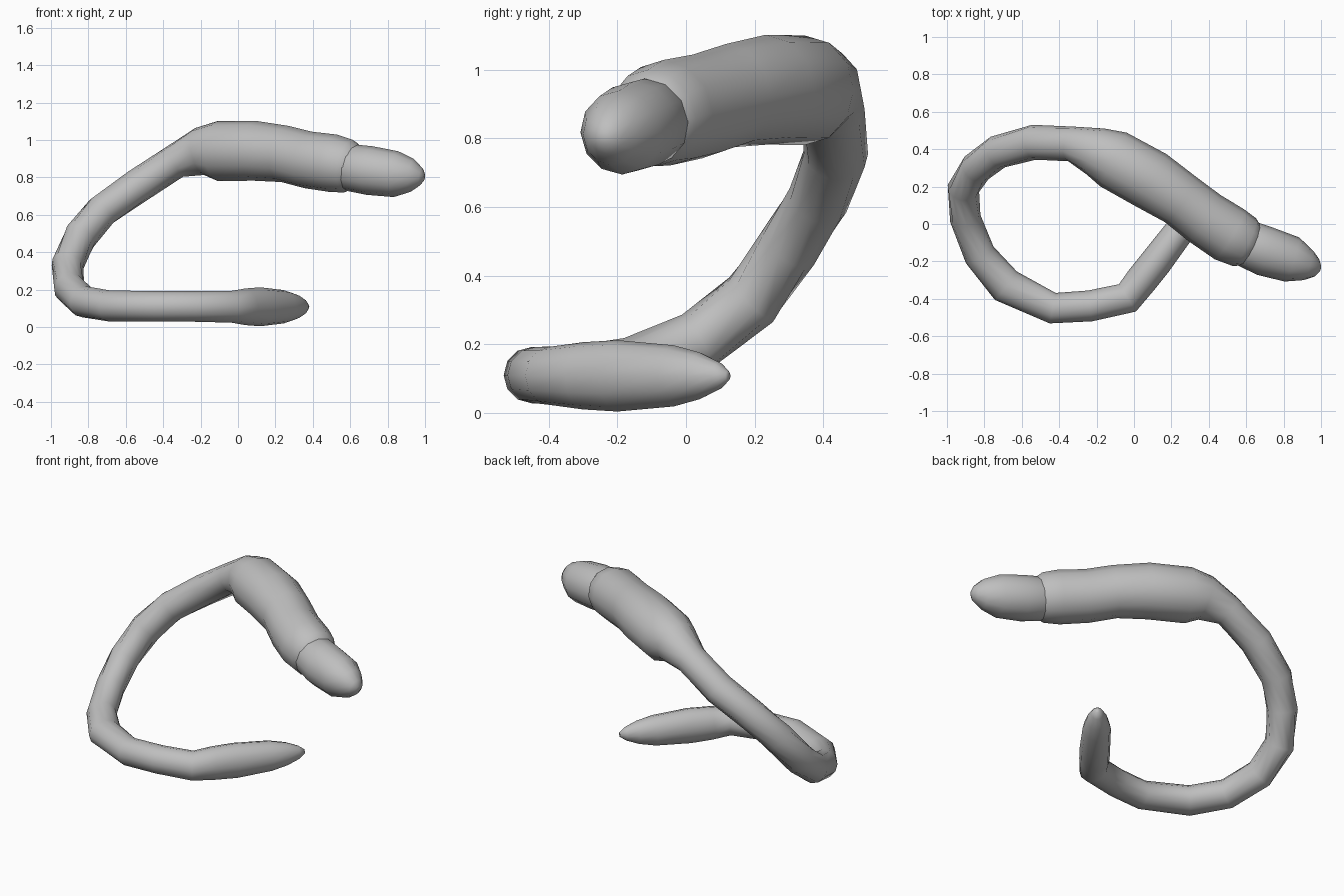
import bpy, bmesh, math
from mathutils import Vector

grey = bpy.data.materials.new("plain_grey")
grey.diffuse_color = (0.52, 0.52, 0.52, 1)


def sweep(name, rings, sides=12):
    """Skin a tube through rings of (x, y, z, side radius, upright radius)."""
    bm = bmesh.new()
    pts = [Vector(r[:3]) for r in rings]
    loops = []
    for i, (p, r) in enumerate(zip(pts, rings)):
        t = Vector()
        if i > 0:
            t += (p - pts[i - 1]).normalized()
        if i < len(pts) - 1:
            t += (pts[i + 1] - p).normalized()
        t.normalize()
        side = t.cross(Vector((0, 0, 1))).normalized()
        up = side.cross(t)
        loops.append([bm.verts.new(p + side * r[3] * math.cos(a) + up * r[4] * math.sin(a))
                      for a in (2 * math.pi * k / sides for k in range(sides))])
    for a, b in zip(loops, loops[1:]):
        for k in range(sides):
            n = (k + 1) % sides
            bm.faces.new((a[k], a[n], b[n], b[k]))
    bm.faces.new(loops[0])
    bm.faces.new(loops[-1])
    bmesh.ops.recalc_face_normals(bm, faces=bm.faces)
    for f in bm.faces:
        f.smooth = True
    mesh = bpy.data.meshes.new(name)
    bm.to_mesh(mesh)
    bm.free()
    mesh.materials.append(grey)
    obj = bpy.data.objects.new(name, mesh)
    bpy.context.collection.objects.link(obj)
    return obj


# Curled tail, thin neck section and thick body in one skin
sweep("tail_and_body", [
    (0.372, 0.122, 0.108, 0.012, 0.014),
    (0.350, 0.095, 0.108, 0.034, 0.040),
    (0.305, 0.040, 0.108, 0.060, 0.068),
    (0.245, -0.035, 0.108, 0.080, 0.089),
    (0.120, -0.200, 0.108, 0.086, 0.104),
    (0.040, -0.300, 0.108, 0.086, 0.098),
    (-0.035, -0.395, 0.108, 0.086, 0.085),
    (-0.235, -0.438, 0.110, 0.083, 0.082),
    (-0.435, -0.450, 0.110, 0.083, 0.082),
    (-0.685, -0.330, 0.112, 0.096, 0.083),
    (-0.825, -0.165, 0.135, 0.086, 0.085),
    (-0.902, 0.030, 0.207, 0.083, 0.090),
    (-0.912, 0.190, 0.330, 0.086, 0.092),
    (-0.842, 0.300, 0.485, 0.088, 0.092),
    (-0.728, 0.385, 0.620, 0.090, 0.090),
    (-0.535, 0.437, 0.755, 0.094, 0.092),
    (-0.335, 0.428, 0.885, 0.094, 0.092),
    (-0.205, 0.387, 0.938, 0.132, 0.128),
    (-0.110, 0.345, 0.940, 0.160, 0.160),
    (0.090, 0.235, 0.942, 0.162, 0.160),
    (0.250, 0.130, 0.925, 0.147, 0.152),
    (0.375, 0.033, 0.893, 0.150, 0.153),
    (0.510, -0.055, 0.875, 0.155, 0.155),
    (0.590, -0.097, 0.860, 0.142, 0.143),
    (0.640, -0.120, 0.850, 0.110, 0.110),
    (0.665, -0.130, 0.845, 0.050, 0.050),
])

# Blunt head, its back end set into the body
sweep("head", [
    (0.520, -0.070, 0.865, 0.050, 0.050),
    (0.550, -0.082, 0.860, 0.100, 0.100),
    (0.600, -0.104, 0.852, 0.126, 0.126),
    (0.705, -0.147, 0.836, 0.133, 0.131),
    (0.845, -0.190, 0.817, 0.124, 0.123),
    (0.932, -0.221, 0.810, 0.083, 0.088),
    (0.978, -0.234, 0.803, 0.048, 0.048),
    (0.996, -0.238, 0.800, 0.018, 0.018),
])
